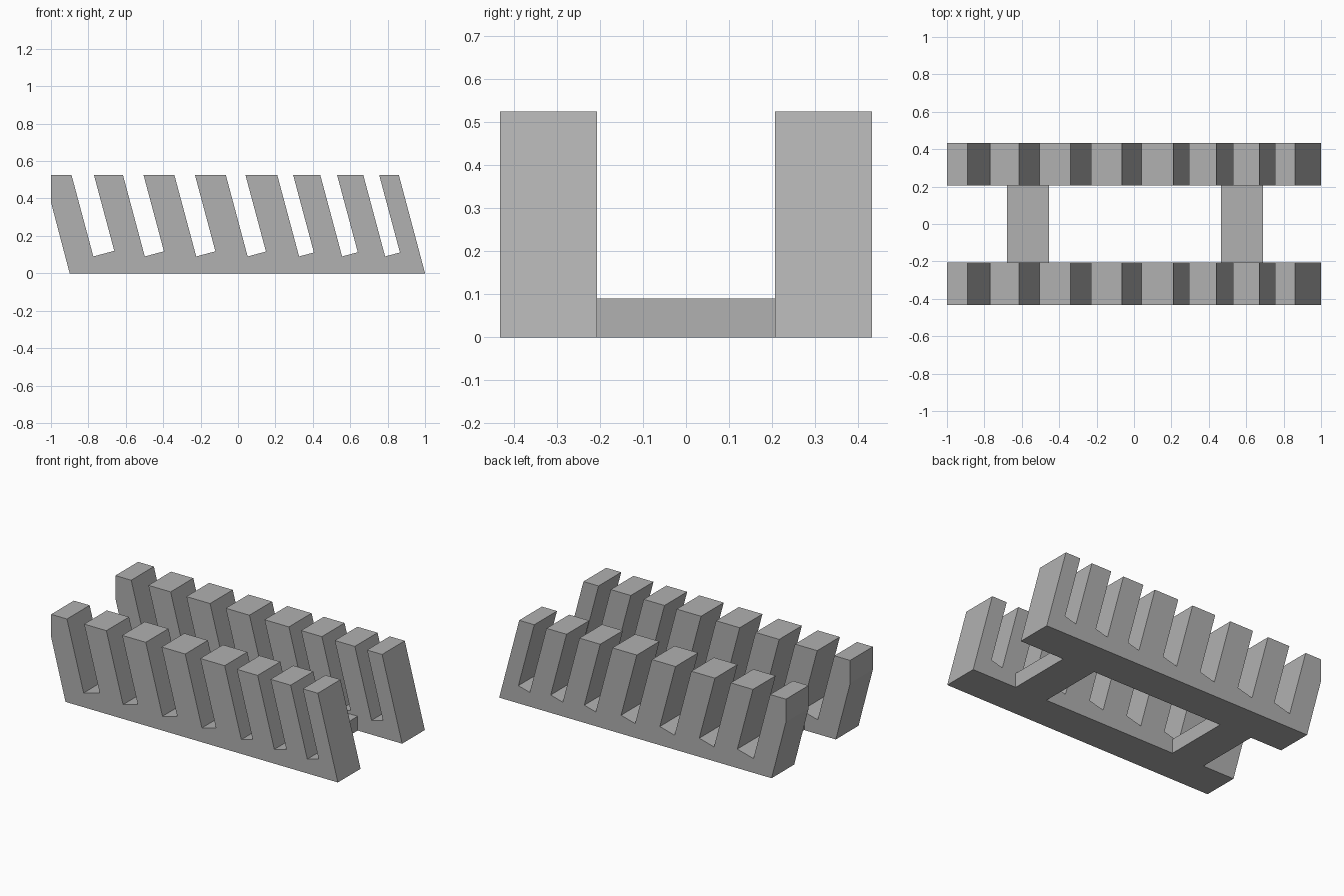
import bpy
import bmesh
import math

cube = bpy.data.objects.get("Cube")
if cube:
    bpy.data.objects.remove(cube, do_unlink=True)

HEIGHT = 0.525
SLOT_FLOOR = 0.09
LEAN = math.tan(math.radians(15))

grey = bpy.data.materials.new("plain grey")
grey.use_nodes = True
grey.diffuse_color = (0.44, 0.44, 0.44, 1)
grey.node_tree.nodes["Principled BSDF"].inputs["Base Color"].default_value = (0.44, 0.44, 0.44, 1)


def extrude_profile(name, profile, y0, y1):
    """Solid made by pushing an x-z outline from y0 to y1."""
    bm = bmesh.new()
    face = bm.faces.new([bm.verts.new((x, y0, z)) for x, z in profile])
    result = bmesh.ops.extrude_face_region(bm, geom=[face])
    moved = [v for v in result["geom"] if isinstance(v, bmesh.types.BMVert)]
    bmesh.ops.translate(bm, verts=moved, vec=(0, y1 - y0, 0))
    if face.is_valid and len(face.link_loops if hasattr(face, "link_loops") else face.loops) == 0:
        bm.faces.remove(face)
    bmesh.ops.recalc_face_normals(bm, faces=bm.faces)
    mesh = bpy.data.meshes.new(name)
    bm.to_mesh(mesh)
    bm.free()
    mesh.materials.append(grey)
    obj = bpy.data.objects.new(name, mesh)
    bpy.context.collection.objects.link(obj)
    return obj


# Slotted rail outline: each slot leans back and has a floor square to its walls
slots = [(-0.89, -0.77), (-0.615, -0.505), (-0.34, -0.23), (-0.065, 0.04),
         (0.21, 0.295), (0.44, 0.53), (0.67, 0.755)]
outline = [(-0.9, 0), (-1, 0.38), (-1, HEIGHT)]
for left, right in slots:
    # Rise of the square floor across the slot width
    rise = (right - left) * LEAN / (1 + LEAN ** 2)
    right_z = SLOT_FLOOR + rise
    outline += [(left, HEIGHT),
                (left + (HEIGHT - SLOT_FLOOR) * LEAN, SLOT_FLOOR),
                (right + (HEIGHT - right_z) * LEAN, right_z),
                (right, HEIGHT)]
outline += [(0.86, HEIGHT), (1, 0)]

extrude_profile("front_rail", outline, -0.433, -0.207)
extrude_profile("back_rail", outline, 0.207, 0.433)

# Low crossbars joining the rails
for name, x0, x1 in (("right_crossbar", -0.68, -0.455), ("left_crossbar", 0.465, 0.69)):
    extrude_profile(name, [(x0, 0), (x0, SLOT_FLOOR), (x1, SLOT_FLOOR), (x1, 0)], -0.207, 0.207)
